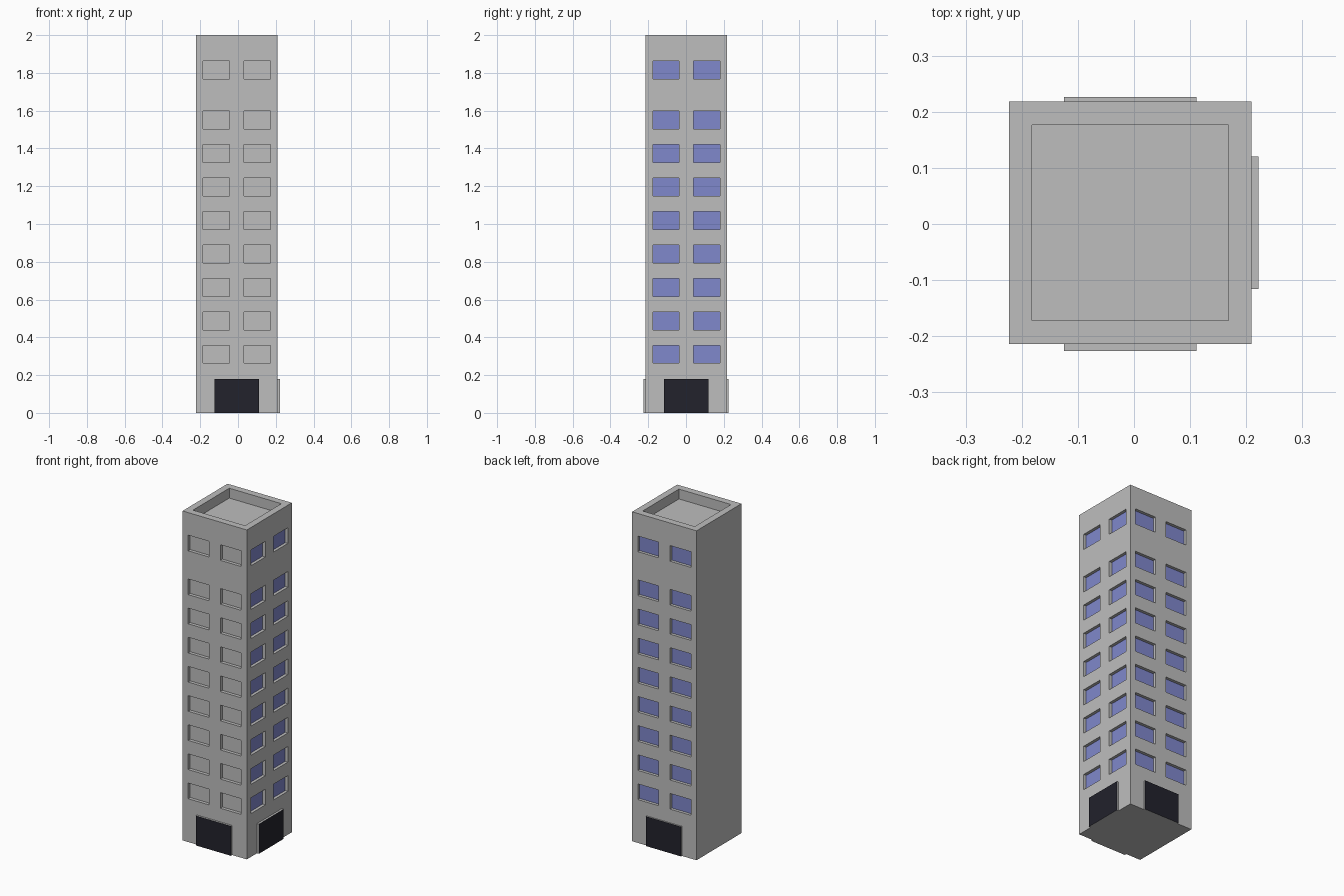
import bpy, bmesh
from mathutils import Matrix, Vector

if "Cube" in bpy.data.objects:
    bpy.data.objects.remove(bpy.data.objects["Cube"])

CX, CY, HALF, HEIGHT = -0.007, 0.002, 0.216, 2.0
RECESS = 0.02


def material(name, rgb):
    m = bpy.data.materials.new(name)
    m.diffuse_color = (*rgb, 1)
    m.use_nodes = True
    m.node_tree.nodes["Principled BSDF"].inputs["Base Color"].default_value = m.diffuse_color
    return m


CONCRETE = material("concrete_grey", (0.515, 0.515, 0.515))
GLASS = material("window_blue", (0.216, 0.246, 0.604))
DARK = material("door_dark", (0.016, 0.016, 0.025))


def add_box(bm, lo, hi):
    lo, hi = Vector(lo), Vector(hi)
    size = hi - lo
    mat = Matrix.Translation((lo + hi) / 2) @ Matrix.Diagonal((*size, 1))
    bmesh.ops.create_cube(bm, size=1, matrix=mat)


def make_object(name, bm, mats):
    me = bpy.data.meshes.new(name)
    bm.to_mesh(me)
    bm.free()
    ob = bpy.data.objects.new(name, me)
    bpy.context.collection.objects.link(ob)
    for m in mats:
        me.materials.append(m)
    return ob


def wall_box(bm, side, u0, u1, z0, z1, d0, d1):
    """Box on a wall: u runs along the wall, d is distance out from its surface."""
    if side == "front":
        add_box(bm, (CX + u0, CY - HALF - d1, z0), (CX + u1, CY - HALF - d0, z1))
    elif side == "back":
        add_box(bm, (CX + u0, CY + HALF + d0, z0), (CX + u1, CY + HALF + d1, z1))
    else:
        add_box(bm, (CX + HALF + d0, CY + u0, z0), (CX + HALF + d1, CY + u1, z1))


# Window layout: eight regular floors and a raised top floor, two per floor
floors = [0.263 + 0.177 * i for i in range(8)] + [1.768]
windows = [(u, u + 0.14, z, z + 0.095) for z in floors for u in (-0.178, 0.038)]

# Tower block
bm = bmesh.new()
add_box(bm, (CX - HALF, CY - HALF, 0), (CX + HALF, CY + HALF, HEIGHT))
tower = make_object("tower", bm, [CONCRETE])

# Cutter for the window recesses and the sunken roof
bm = bmesh.new()
for side in ("front", "right", "back"):
    for w in windows:
        wall_box(bm, side, *w, -RECESS, 0.05)
add_box(bm, (CX - 0.175, CY - 0.174, HEIGHT - 0.06),
        (CX + 0.175, CY + 0.174, HEIGHT + 0.1))
cutter = make_object("recess_cutter", bm, [CONCRETE])
cutter.hide_render = True

mod = tower.modifiers.new("recesses", "BOOLEAN")
mod.operation = "DIFFERENCE"
mod.solver = "EXACT"
mod.object = cutter
bpy.context.view_layer.update()
deps = bpy.context.evaluated_depsgraph_get()
tower_mesh = bpy.data.meshes.new_from_object(tower.evaluated_get(deps))
tower.modifiers.clear()
tower.data = tower_mesh
bpy.data.objects.remove(cutter)

# Blue glass in the right and back windows (front panes stay grey)
for side in ("right", "back"):
    bm = bmesh.new()
    for w in windows:
        wall_box(bm, side, *w, -RECESS - 0.002, -RECESS + 0.002)
    make_object(side + "_window_glass", bm, [GLASS])

# Doors: shallow grey slabs with a dark outer face
outward = {"front": (0, -1, 0), "right": (1, 0, 0), "back": (0, 1, 0)}
depth = {"front": 0.012, "right": 0.013, "back": 0.008}
for side, normal in outward.items():
    bm = bmesh.new()
    wall_box(bm, side, -0.118, 0.118, 0, 0.18, -0.002, depth[side])
    bm.normal_update()
    for f in bm.faces:
        f.material_index = 1 if f.normal.dot(Vector(normal)) > 0.9 else 0
    make_object(side + "_door", bm, [CONCRETE, DARK])
